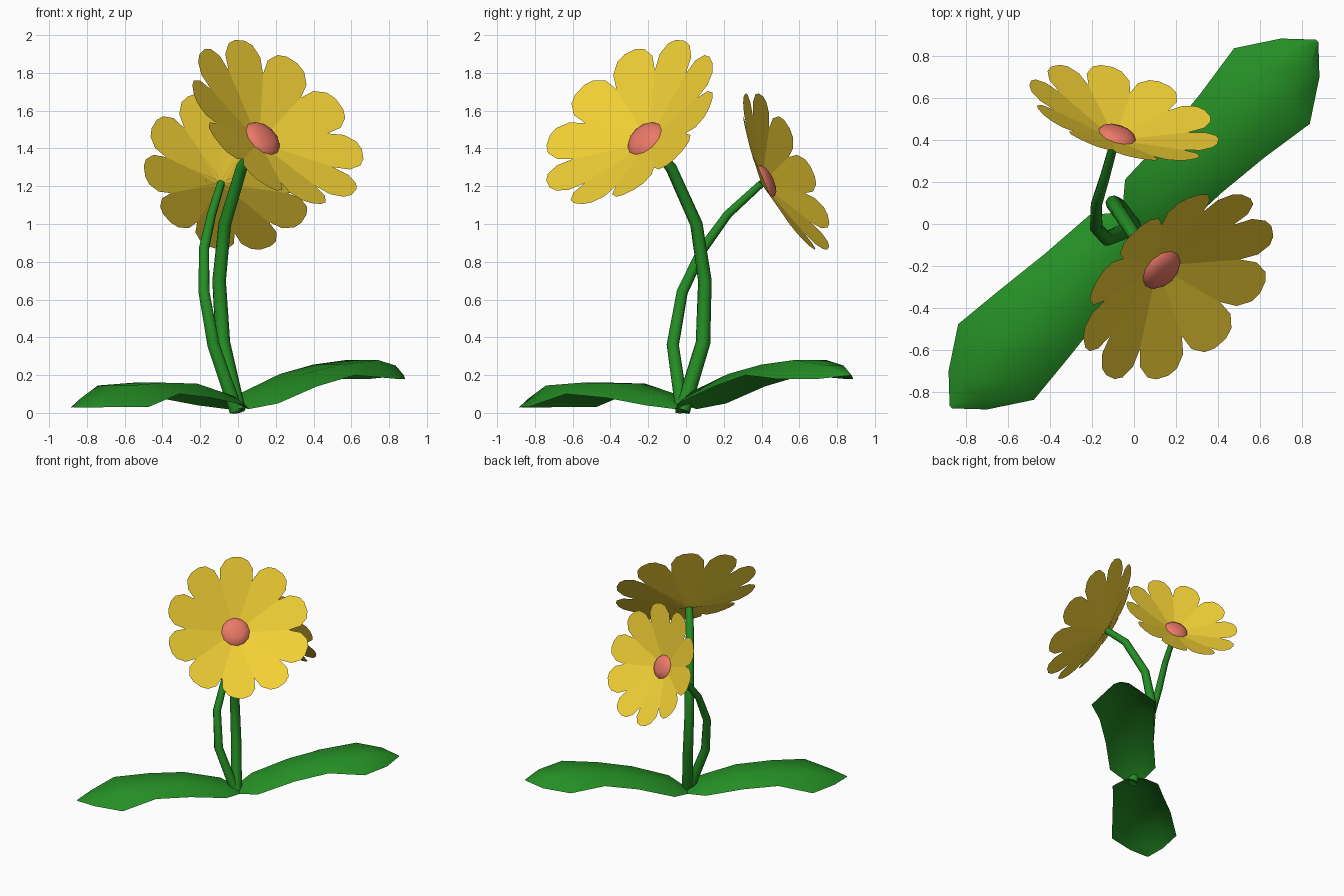
import bpy, bmesh
from math import sin, cos, tau, radians
from mathutils import Vector, Matrix

if "Cube" in bpy.data.objects:
    bpy.data.objects.remove(bpy.data.objects["Cube"])


def material(name, rgb):
    m = bpy.data.materials.new(name)
    m.diffuse_color = (*rgb, 1)
    m.use_nodes = True
    m.node_tree.nodes["Principled BSDF"].inputs["Base Color"].default_value = m.diffuse_color
    return m


GREEN = material("leaf_green", (0.018, 0.27, 0.018))
YELLOW = material("petal_yellow", (0.90, 0.64, 0.036))
CORAL = material("centre_coral", (0.83, 0.19, 0.14))


def finish(name, bm, mat):
    me = bpy.data.meshes.new(name)
    bm.normal_update()
    for f in bm.faces:
        f.smooth = True
    bm.to_mesh(me)
    bm.free()
    me.materials.append(mat)
    ob = bpy.data.objects.new(name, me)
    bpy.context.collection.objects.link(ob)
    return ob


def skin(bm, rows):
    """Bridge rows of points (all the same length) into quads."""
    vs = [[bm.verts.new(p) for p in row] for row in rows]
    for a, b in zip(vs, vs[1:]):
        for i in range(len(a) - 1):
            bm.faces.new((a[i], b[i], b[i + 1], a[i + 1]))


# Stems: tubes tapering along a bent path
def stem(name, points, r0, r1):
    cu = bpy.data.curves.new(name, 'CURVE')
    cu.dimensions = '3D'
    cu.bevel_depth = 1.0
    cu.bevel_resolution = 2
    cu.use_fill_caps = True
    sp = cu.splines.new('POLY')
    sp.points.add(len(points) - 1)
    for i, p in enumerate(points):
        sp.points[i].co = (*p, 1)
        sp.points[i].radius = r0 + (r1 - r0) * i / (len(points) - 1)
    sp.use_smooth = True
    cu.materials.append(GREEN)
    ob = bpy.data.objects.new(name, cu)
    bpy.context.collection.objects.link(ob)


stem("tall_stem", [(0, -0.02, 0.01), (-0.08, 0.09, 0.37), (-0.10, 0.10, 0.70),
                   (-0.07, 0.055, 1.0), (0.02, -0.08, 1.30), (0.11, -0.20, 1.425)],
     0.042, 0.028)
stem("short_stem", [(-0.01, -0.02, 0.01), (-0.13, -0.07, 0.36), (-0.18, -0.02, 0.64),
                    (-0.18, 0.09, 0.87), (-0.14, 0.22, 1.05), (-0.09, 0.40, 1.215)],
     0.038, 0.021)


# Flowers: ten petals forming a shallow cone, with a domed centre
PETAL = [(0.0, 0.015), (0.2, 0.066), (0.37, 0.121), (0.46, 0.124), (0.52, 0.085), (0.542, 0.035)]


def flower(prefix, base, normal, scale, phase):
    n = Vector(normal).normalized()
    up = Vector((0, 0, 1))
    u = (up - n * n.z).normalized()
    v = u.cross(n)
    frame = Matrix((v, u, n)).transposed().to_4x4()
    frame = Matrix.Translation(base) @ frame @ Matrix.Scale(scale, 4)
    bm = bmesh.new()
    for k in range(10):
        a = radians(phase) + tau * k / 10
        d, s = Vector((sin(a), cos(a), 0)), Vector((cos(a), -sin(a), 0))
        skin(bm, [[d * r + s * w * t + Vector((0, 0, 0.175 * r / 0.54)) for t in (1, 0, -1)]
                  for r, w in PETAL])
    bm.transform(frame)
    finish(prefix + "_petals", bm, YELLOW)

    # upper half of a flattened ball, resting on the petals
    bm = bmesh.new()
    bmesh.ops.create_uvsphere(bm, u_segments=12, v_segments=6, radius=1)
    bmesh.ops.delete(bm, geom=[p for p in bm.verts if p.co.z < -0.01], context='VERTS')
    bm.transform(frame @ Matrix.Translation((0, 0, 0.034)) @ Matrix.Diagonal((0.107, 0.107, 0.035, 1)))
    finish(prefix + "_centre", bm, CORAL)


flower("tall_flower", (0.112, -0.20, 1.432), (0.56, -0.56, 0.61), 1.01, 5)
flower("short_flower", (-0.088, 0.40, 1.215), (0.27, 0.87, 0.42), 0.865, 18)


# Leaves: arched strips along the diagonal (distance, half width, crown height, edge height)
def leaf(name, sign, rows):
    along = Vector((1, 1, 0)).normalized() * sign
    side = Vector((-1, 1, 0)).normalized() * sign
    bm = bmesh.new()
    skin(bm, [[along * s + side * w * t + Vector((0, 0, edge if abs(t) == 1 else crown))
               for t in (1, 0.47, -0.47, -1)] for s, w, crown, edge in rows])
    finish(name, bm, GREEN)


leaf("back_leaf", 1, [(0.0, 0.08, 0.03, 0.02), (0.12, 0.18, 0.11, 0.05), (0.40, 0.19, 0.205, 0.14),
                      (0.66, 0.215, 0.255, 0.20), (0.93, 0.255, 0.28, 0.18),
                      (1.12, 0.13, 0.25, 0.18), (1.235, 0.008, 0.20, 0.198)])
leaf("front_leaf", -1, [(0.0, 0.08, 0.03, 0.02), (0.12, 0.18, 0.09, 0.04), (0.40, 0.20, 0.155, 0.08),
                        (0.67, 0.23, 0.16, 0.10), (0.93, 0.255, 0.145, 0.03),
                        (1.12, 0.13, 0.075, 0.03), (1.235, 0.008, 0.03, 0.028)])
